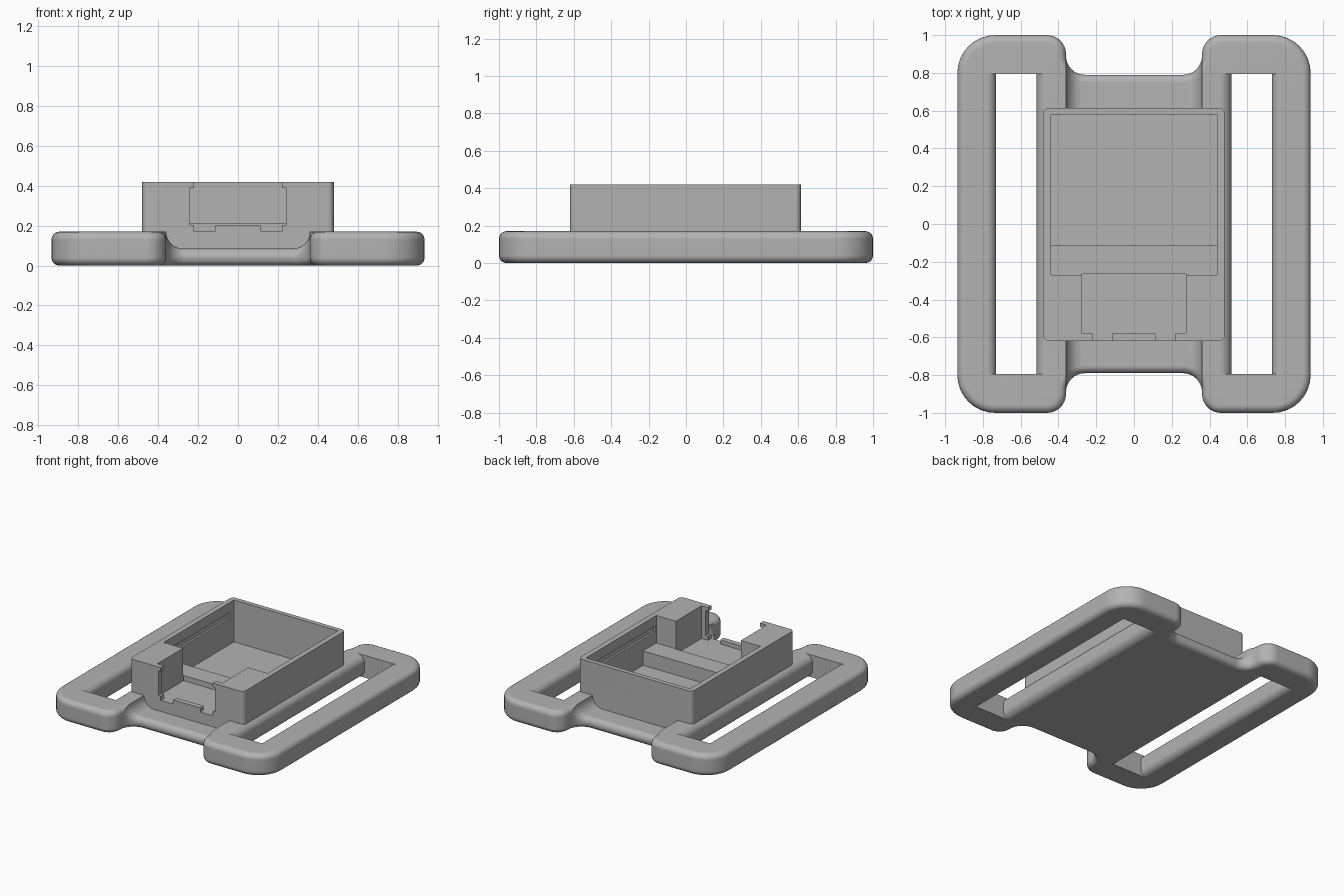
import bpy, bmesh
from math import sin, cos, pi, sqrt
from mathutils import Vector

default = bpy.data.objects.get("Cube")
if default:
    bpy.data.objects.remove(default, do_unlink=True)

grey = bpy.data.materials.new("plain grey")
grey.use_nodes = True
colour = (0.45, 0.45, 0.45, 1)
grey.diffuse_color = colour
grey.node_tree.nodes["Principled BSDF"].inputs["Base Color"].default_value = colour

THICK, ROUND = 0.17, 0.04       # plate thickness and edge rounding
DISH, DISH_X = 0.085, 0.36      # depth and half width of the middle dish


def finish(bm, name):
    bmesh.ops.recalc_face_normals(bm, faces=bm.faces)
    mesh = bpy.data.meshes.new(name)
    bm.to_mesh(mesh)
    bm.free()
    mesh.materials.append(grey)
    obj = bpy.data.objects.new(name, mesh)
    bpy.context.collection.objects.link(obj)
    return obj


def loft(loops, name):
    """Skin a stack of equal loops and close both ends."""
    bm = bmesh.new()
    rings = [[bm.verts.new(p) for p in loop] for loop in loops]
    n = len(rings[0])
    for low, high in zip(rings, rings[1:]):
        for i in range(n):
            j = (i + 1) % n
            bm.faces.new((low[i], low[j], high[j], high[i]))
    caps = [bm.faces.new(rings[0][::-1]), bm.faces.new(rings[-1])]
    return bm, caps


def block(x0, x1, y0, y1, z0, z1):
    square = [(x0, y0), (x1, y0), (x1, y1), (x0, y1)]
    bm, caps = loft([[(x, y, z) for x, y in square] for z in (z0, z1)], "block")
    return finish(bm, "block")


def combine(obj, other, operation):
    mod = obj.modifiers.new("combine", "BOOLEAN")
    mod.operation, mod.solver, mod.object = operation, "EXACT", other
    bpy.context.view_layer.objects.active = obj
    bpy.ops.object.modifier_apply(modifier=mod.name)
    bpy.data.objects.remove(other, do_unlink=True)


def rounded(corners, steps):
    """Points and outward normals of an outline with rounded corners."""
    result = []
    for i, (x, y, r) in enumerate(corners):
        p = Vector((x, y))
        u = (Vector(corners[i - 1][:2]) - p).normalized()
        v = (Vector(corners[(i + 1) % len(corners)][:2]) - p).normalized()
        centre = p + (u + v) * r
        side = 1 if v.x * u.y - v.y * u.x > 0 else -1
        for k in range(steps + 1):
            a = k / steps * pi / 2
            d = -v * cos(a) - u * sin(a)
            result.append((centre + d * r, d * side))
    return result


def dish_drop(x):
    if abs(x) >= DISH_X:
        return 0
    return sqrt(max(0, DISH ** 2 - max(0, abs(x) - DISH_X + DISH) ** 2))


# Plate: rounded H outline with softened top and bottom edges
half = [(0.935, 1, 0.2), (0.36, 1, 0.1), (0.36, 0.79, 0.1),
        (-0.36, 0.79, 0.1), (-0.36, 1, 0.1), (-0.935, 1, 0.2)]
outline = rounded(half + [(-x, -y, r) for x, y, r in half], 8)
arc = [(ROUND * (1 - sin(k * pi / 10)), ROUND * (1 - cos(k * pi / 10))) for k in range(6)]
levels = arc + [(d, THICK - z) for d, z in reversed(arc)]
bm, caps = loft([[(*(p - n * d), z) for p, n in outline] for d, z in levels], "plate")
bmesh.ops.triangulate(bm, faces=caps)

# Sink the middle of the plate into a shallow dish
for k in range(9):
    for s in (-1, 1):
        x = s * (DISH_X - DISH + DISH * sin(k * pi / 16))
        bmesh.ops.bisect_plane(bm, geom=bm.verts[:] + bm.edges[:] + bm.faces[:],
                               dist=1e-5, plane_co=(x, 0, 0), plane_no=(1, 0, 0))
for v in bm.verts:
    blend = min(1, max(0, (v.co.z - ROUND) / (THICK - 2 * ROUND)))
    v.co.z -= dish_drop(v.co.x) * blend
body = finish(bm, "strap_mount")


# Strap slots with rounded long sides
def flare(z, r):
    gap = max(0, r - max(0, min(z, THICK - z)))
    return r - sqrt(r * r - gap * gap)


heights = [-0.05] + [0.06 * (1 - cos(k * pi / 16)) for k in range(9)]
heights += [THICK - z for z in reversed(heights)]
for s in (-1, 1):
    profile = [(s * (0.73 + flare(z, 0.05)), z) for z in heights]
    profile += [(s * (0.515 - flare(z, 0.06)), z) for z in reversed(heights)]
    bm, caps = loft([[(x, y, z) for x, z in profile] for y in (-0.795, 0.795)], "slot")
    combine(body, finish(bm, "slot"), "DIFFERENCE")

# Housing box on the plate
box = rounded([(0.48, 0.615, 0.03), (-0.48, 0.615, 0.03),
               (-0.48, -0.62, 0.03), (0.48, -0.62, 0.03)], 5)
bm, caps = loft([[(*p, z) for p, n in box] for z in (0.06, 0.42)], "housing")
combine(body, finish(bm, "housing"), "UNION")

# Housing hollows: well, raised step, cable channel and front opening
hollows = [
    (-0.44, 0.44, -0.11, 0.58, 0.10, 0.6),
    (-0.44, 0.44, -0.27, -0.05, 0.21, 0.6),
    (-0.275, 0.275, -0.58, -0.265, 0.17, 0.6),
    (-0.24, 0.24, -0.7, -0.56, 0.202, 0.39),
    (-0.22, 0.22, -0.7, -0.56, 0.3, 0.6),
]
# Lip notches and side grooves, one each side
for s in (-1, 1):
    for a, b, *rest in ((0.115, 0.22, -0.7, -0.56, 0.17, 0.3),
                        (0.42, 0.455, -0.26, 0.53, 0.30, 0.345)):
        hollows.append((min(s * a, s * b), max(s * a, s * b), *rest))
for hollow in hollows:
    combine(body, block(*hollow), "DIFFERENCE")

# Smooth shading with sharp creases
bpy.ops.object.select_all(action="DESELECT")
body.select_set(True)
bpy.context.view_layer.objects.active = body
bpy.ops.object.shade_smooth_by_angle(angle=0.55)
weighted = body.modifiers.new("even_normals", "WEIGHTED_NORMAL")
weighted.keep_sharp = True
